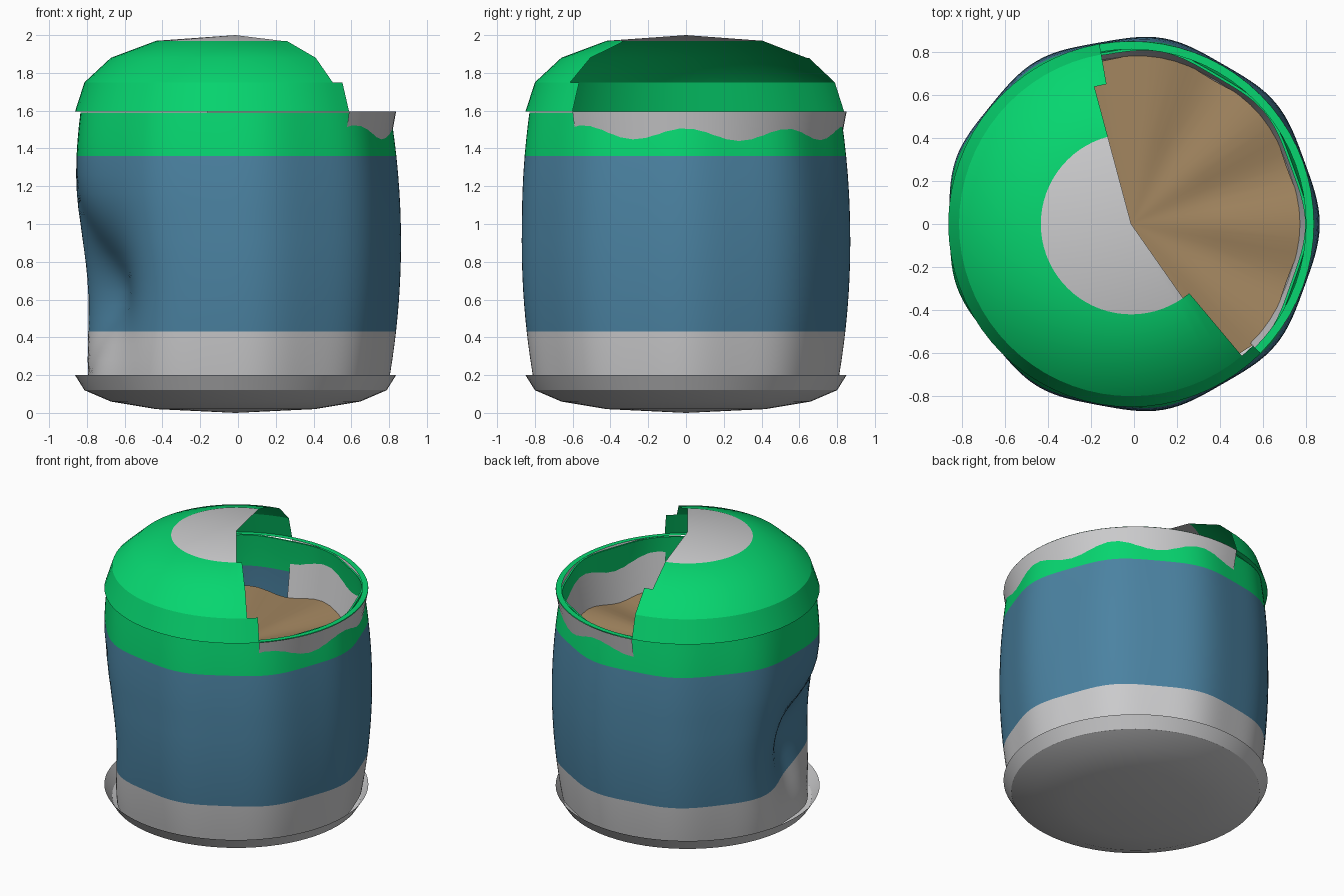
import bpy
import bmesh
import math

cube = bpy.data.objects.get("Cube")
if cube:
    bpy.data.objects.remove(cube, do_unlink=True)

CX = -0.013  # axis of the whole can


def make_material(name, rgb):
    m = bpy.data.materials.new(name)
    m.use_nodes = True
    m.diffuse_color = (*rgb, 1)
    bsdf = next(n for n in m.node_tree.nodes if n.type == 'BSDF_PRINCIPLED')
    bsdf.inputs["Base Color"].default_value = (*rgb, 1)
    return m


grey = make_material("light grey", (0.6, 0.6, 0.61))
green = make_material("bright green", (0.002, 0.67, 0.16))
blue = make_material("steel blue", (0.07, 0.225, 0.36))
brown = make_material("brown", (0.36, 0.235, 0.115))


def revolve(name, profile, materials, shape=None, keep=None, pick=None,
            steps=72, angle=25):
    """Sweep (radius, z) points round the axis; shape() may bend the surface,
    keep() drops faces by band and angle, pick() chooses the material."""
    bm = bmesh.new()
    grid = []
    for r, z in profile:
        ring = []
        for s in range(steps):
            a = math.tau * s / steps
            rr, zz = shape(r, z, a) if shape else (r, z)
            ring.append(bm.verts.new((CX + rr * math.cos(a), rr * math.sin(a), zz)))
        grid.append(ring)
    for i in range(len(profile) - 1):
        for s in range(steps):
            az = ((s + 0.5) * 360 / steps + 180) % 360 - 180
            if keep and not keep(i, az):
                continue
            t = (s + 1) % steps
            f = bm.faces.new((grid[i][s], grid[i][t], grid[i + 1][t], grid[i + 1][s]))
            if pick:
                f.material_index = pick(i, f.calc_center_median().z)
    # Close the poles and drop unused points
    bmesh.ops.remove_doubles(bm, verts=bm.verts[:], dist=1e-5)
    bmesh.ops.delete(bm, geom=[v for v in bm.verts if not v.link_faces], context='VERTS')
    me = bpy.data.meshes.new(name)
    bm.to_mesh(me)
    bm.free()
    for m in materials:
        me.materials.append(m)
    ob = bpy.data.objects.new(name, me)
    bpy.context.collection.objects.link(ob)
    bpy.ops.object.select_all(action='DESELECT')
    bpy.context.view_layer.objects.active = ob
    ob.select_set(True)
    bpy.ops.object.shade_smooth_by_angle(angle=math.radians(angle))


# Body: bulging, softly lobed wall with a deep dent, thin and open at the top
def body_radius(z):
    return 0.866 - 0.12 * (z - 0.9) ** 2


def body_shape(r, z, a):
    da = (a - math.radians(198) + math.pi) % math.tau - math.pi
    dent = 0.26 * math.exp(-(da / 0.34) ** 2 / 2 - ((z - 0.66) / 0.24) ** 2 / 2)
    # The shoulder is wider away from the opening
    shoulder = 0.02 * max(0, z - 1) * (1 - math.cos(a - math.radians(27)))
    return r + 0.01 * math.cos(9 * a) + shoulder - dent, z


heights = [0.15, 0.21, 0.28, 0.36, 0.43, 0.5, 0.57, 0.64, 0.71, 0.78, 0.85, 0.92,
           1.0, 1.08, 1.16, 1.26, 1.36, 1.44, 1.52, 1.59]
outer = [(body_radius(z), z) for z in heights]
inner = [(body_radius(z) - 0.012, z) for z in (1.59, 1.52, 1.44, 1.36, 1.24, 1.1)]
revolve("body", outer + inner, [grey, blue, green], shape=body_shape, steps=144, angle=40,
        pick=lambda i, z: 0 if z < 0.43 else 1 if z < 1.36 else 2)

# Base: shallow flared dish
revolve("base", [(0, 0), (0.42, 0.02), (0.66, 0.06), (0.80, 0.12), (0.85, 0.2)], [grey])

# Lid: faceted dome with a stepped sector cut out
LID_CUT = [(-45, 100), (-50, 100), (-50, 105), (-55, 105)]
revolve("lid", [(0.85, 1.595), (0.80, 1.75), (0.66, 1.88), (0.42, 1.97), (0, 2.0)],
        [green, grey],
        keep=lambda i, az: not LID_CUT[i][0] < az < LID_CUT[i][1],
        pick=lambda i, z: 1 if i == 3 else 0)

# Liner: flared sheet that crosses the wall below the opening
revolve("liner", [(0.70, 1.13), (0.775, 1.19), (0.85, 1.595)], [grey],
        keep=lambda i, az: -45 < az < 100)

# Rim: flat ring that closes the gap between wall and lid
revolve("opening_rim", [(0.849, 1.597), (0.812, 1.597)], [green])


# Contents: uneven fan-shaped fill
def fill_shape(r, z, a):
    k = r / 0.785
    return r + 0.016 * k * math.cos(9 * a), z + 0.02 * k * math.cos(9 * a)


revolve("contents", [(0.785, 1.22), (0.4, 1.215), (0, 1.21)], [brown], shape=fill_shape)
